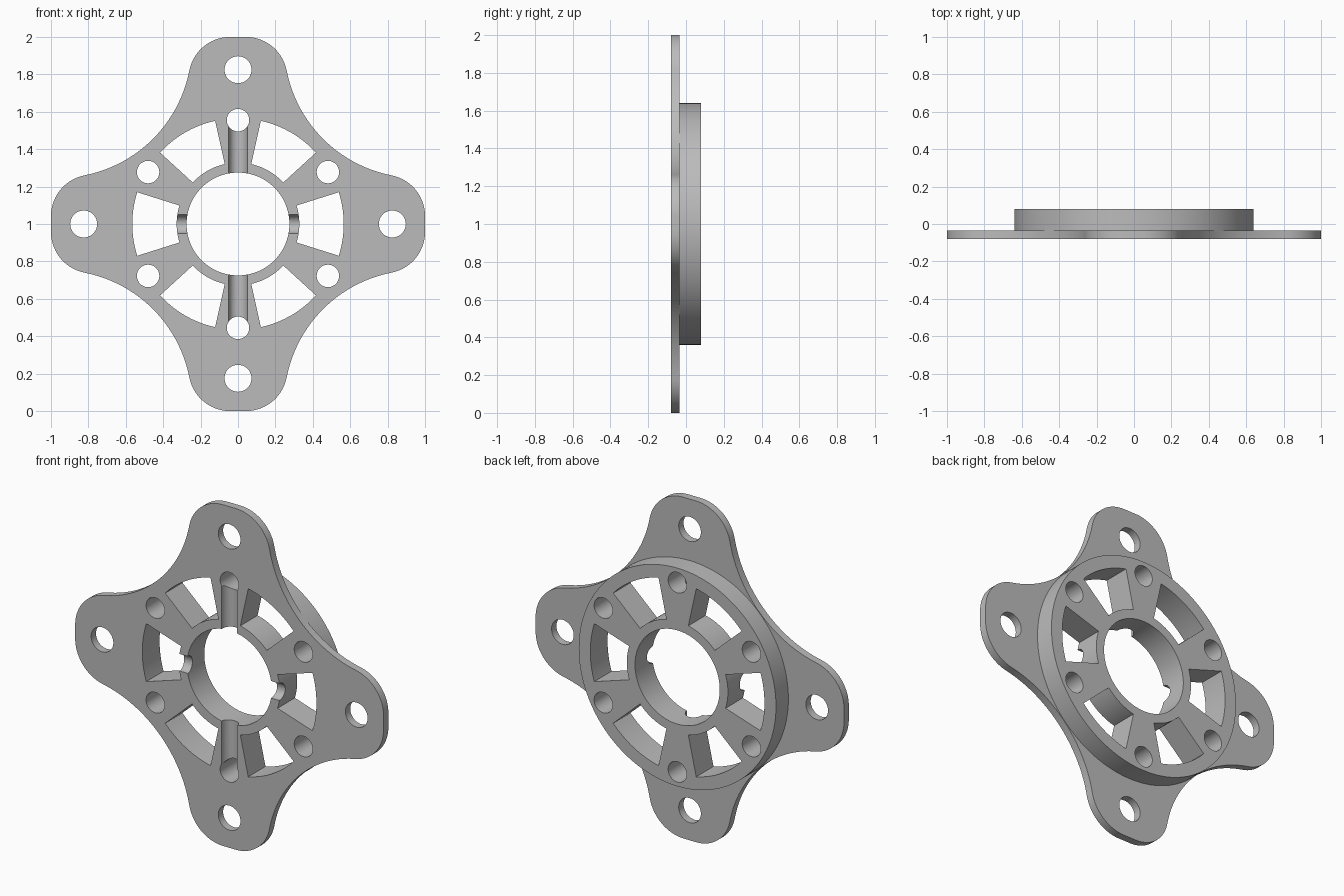
import bpy
import bmesh
from math import sin, cos, pi, radians, atan2, hypot

FRONT, SEAM, BACK = -0.08, -0.035, 0.08
CENTRE_Z = 1.0

cube = bpy.data.objects.get("Cube")
if cube:
    bpy.data.objects.remove(cube, do_unlink=True)

grey = bpy.data.materials.new("plain grey")
grey.use_nodes = True
grey.diffuse_color = (0.5, 0.5, 0.5, 1)
grey.node_tree.nodes["Principled BSDF"].inputs["Base Color"].default_value = (0.5, 0.5, 0.5, 1)


def arc(cx, cz, r, a0, a1, steps):
    """Points along an arc, angles in radians."""
    return [(cx + r * cos(a0 + (a1 - a0) * i / steps),
             cz + r * sin(a0 + (a1 - a0) * i / steps)) for i in range(steps + 1)]


def circle(cx, cz, r, steps=64):
    return arc(cx, cz, r, 0, 2 * pi, steps)[:-1]


def polar(r, degrees):
    return r * cos(radians(degrees)), r * sin(radians(degrees))


def prism(name, points, y0, y1):
    """Extrude a closed outline in the front plane from y0 to y1."""
    bm = bmesh.new()
    face = bm.faces.new([bm.verts.new((x, y0, z + CENTRE_Z)) for x, z in points])
    grown = bmesh.ops.extrude_face_region(bm, geom=[face])["geom"]
    bmesh.ops.translate(bm, vec=(0, y1 - y0, 0),
                        verts=[g for g in grown if isinstance(g, bmesh.types.BMVert)])
    bmesh.ops.recalc_face_normals(bm, faces=bm.faces)
    mesh = bpy.data.meshes.new(name)
    bm.to_mesh(mesh)
    bm.free()
    mesh.materials.append(grey)
    ob = bpy.data.objects.new(name, mesh)
    bpy.context.collection.objects.link(ob)
    return ob


def combine(target, other, operation):
    """Apply a boolean and discard the helper."""
    mod = target.modifiers.new("cut", 'BOOLEAN')
    mod.operation, mod.solver, mod.object = operation, 'EXACT', other
    bpy.context.view_layer.objects.active = target
    bpy.ops.object.modifier_apply(modifier=mod.name)
    bpy.data.objects.remove(other, do_unlink=True)


def cut(points):
    combine(flange, prism("cutter", points, -0.3, 0.3), 'DIFFERENCE')


# Four-armed plate: a rounded tip and a concave side, repeated by quarter turns
side_c, side_r = 0.957, 0.71
tip_x, tip_z = 0.041, 0.777
tip_r = hypot(side_c - tip_x, side_c - tip_z) - side_r
lean = atan2(side_c - tip_z, side_c - tip_x)
quarter = (arc(tip_x, tip_z, tip_r, pi / 2, lean, 18)
           + arc(side_c, side_c, side_r, pi + lean, 1.5 * pi - lean, 32)[1:-1]
           + arc(tip_z, tip_x, tip_r, pi / 2 - lean, 0, 18))
outline = []
for turn in range(4):
    c, s = cos(turn * pi / 2), sin(turn * pi / 2)
    outline += [(x * c + z * s, z * c - x * s) for x, z in quarter]
flange = prism("flange_plate_with_hub", outline, FRONT, SEAM)

# Round hub behind the plate
combine(flange, prism("hub", circle(0, 0, 0.64, 128), SEAM - 0.02, BACK), 'UNION')

# Central bore
cut(circle(0, 0, 0.275, 96))

# Six windows between the spokes, and a bolt hole in each spoke
half = radians(17.5)
for k in range(6):
    a = k * pi / 3
    cut(arc(0, 0, 0.565, a - half, a + half, 16) + arc(0, 0, 0.328, a + half, a - half, 16))
    cut(circle(*polar(0.555, 60 * k + 30), 0.06, 48))

# Mounting hole in each arm
for k in range(4):
    cut(circle(*polar(0.825, 90 * k), 0.072, 48))

# Half-round grooves across the front face
for length, rotation in ((1.11, (0, 0, 0)), (0.9, (0, pi / 2, 0))):
    bpy.ops.mesh.primitive_cylinder_add(vertices=48, radius=0.05, depth=length,
                                        location=(0, FRONT, CENTRE_Z), rotation=rotation)
    groove = bpy.context.object
    groove.data.materials.append(grey)
    combine(flange, groove, 'DIFFERENCE')

# Smooth curved walls, crisp edges
bpy.ops.object.select_all(action='DESELECT')
flange.select_set(True)
bpy.context.view_layer.objects.active = flange
bpy.ops.object.shade_smooth_by_angle(angle=radians(30))
